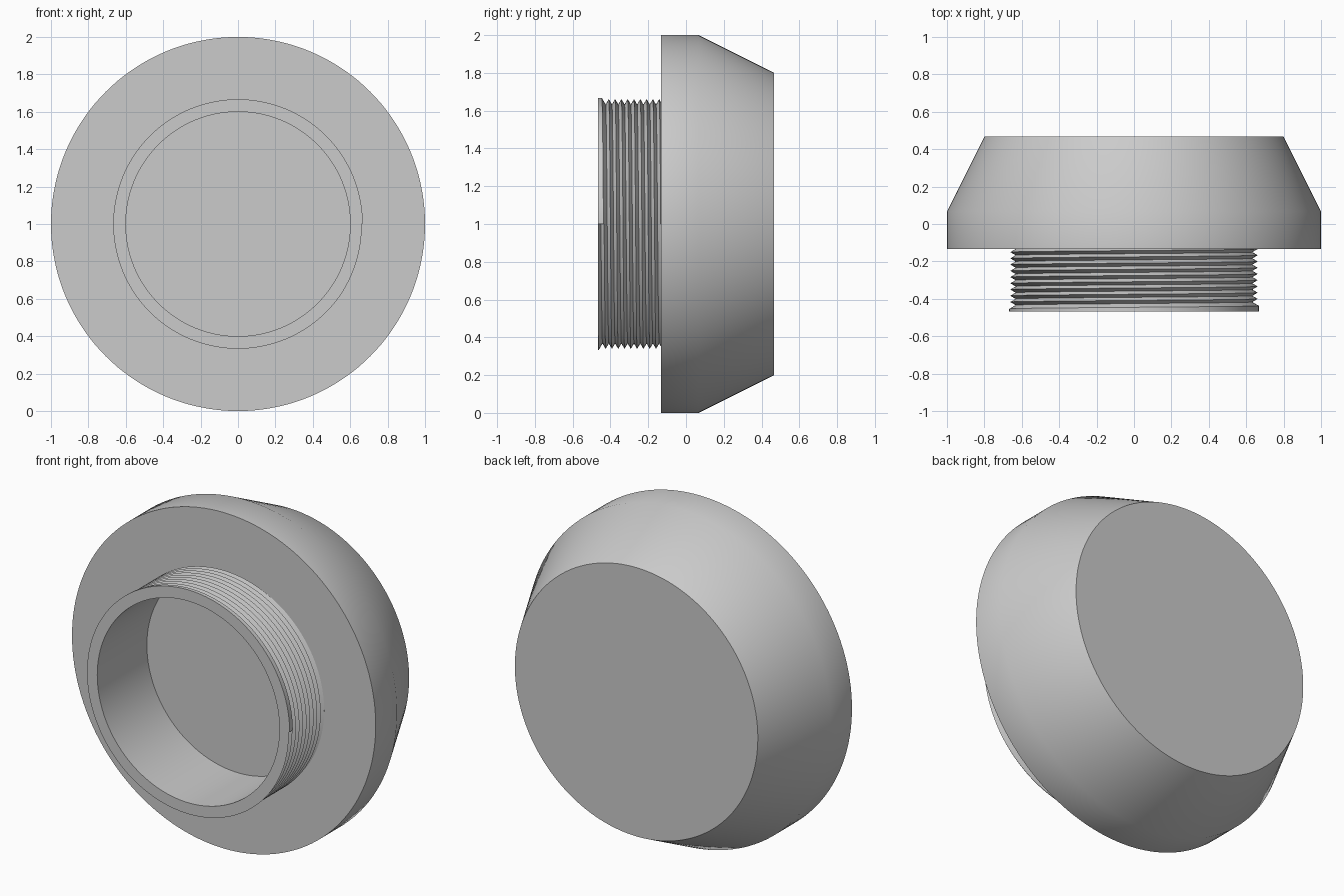
import bpy, bmesh, math

if "Cube" in bpy.data.objects:
    bpy.data.objects.remove(bpy.data.objects["Cube"])

SEG = 144                        # columns around the axis
Y_FRONT, Y_FLANGE = -0.467, -0.133
R_NECK, R_BORE = 0.667, 0.6
PITCH, GROOVE_HALF, GROOVE_DEPTH = 1 / 30, 0.02, 0.034
TURNS = 10

grey = bpy.data.materials.new("light_grey")
grey.diffuse_color = (0.6, 0.6, 0.6, 1)
grey.use_nodes = True
grey.node_tree.nodes["Principled BSDF"].inputs["Base Color"].default_value = grey.diffuse_color


def thread_points(turn):
    """Neck outline (radius, y) with helical V grooves at a fraction of a turn."""
    centres = [Y_FRONT + PITCH * (0.5 + turn + k) for k in range(TURNS)]
    ys = [Y_FRONT, centres[0] - GROOVE_HALF]
    for c in centres:
        ys += [c, c + PITCH / 2]
    pts = []
    for y in ys:
        y = min(max(y, Y_FRONT), Y_FLANGE)
        d = min(abs(y - c) for c in centres)
        pts.append((R_NECK - GROOVE_DEPTH * max(0, 1 - d / GROOVE_HALF), y))
    pts.append((pts[-1][0], Y_FLANGE))
    return pts


# Plug: blind bore, threaded neck, flange and tapered back in one outline
bore = [(0, 0), (R_BORE, 0), (R_BORE, Y_FRONT)]
flange = [(1, Y_FLANGE), (1, 0.067), (0.8, 0.467), (0, 0.467)]

bm = bmesh.new()
columns = []
for i in range(SEG + 1):
    a = 2 * math.pi * i / SEG
    outline = bore + thread_points(i / SEG) + flange
    columns.append([bm.verts.new((r * math.cos(a), y, 1 - r * math.sin(a)))
                    for r, y in outline])
for c0, c1 in zip(columns, columns[1:]):
    for j in range(len(c0) - 1):
        bm.faces.new((c0[j], c0[j + 1], c1[j + 1], c1[j]))

# Close the seam; the remaining gap is the step where the thread begins
bmesh.ops.remove_doubles(bm, verts=bm.verts[:], dist=1e-5)
bmesh.ops.holes_fill(bm, edges=[e for e in bm.edges if e.is_boundary], sides=0)
bmesh.ops.recalc_face_normals(bm, faces=bm.faces[:])

mesh = bpy.data.meshes.new("threaded_plug")
bm.to_mesh(mesh)
bm.free()
mesh.materials.append(grey)
plug = bpy.data.objects.new("threaded_plug", mesh)
bpy.context.collection.objects.link(plug)
bpy.context.view_layer.objects.active = plug
plug.select_set(True)
bpy.ops.object.shade_smooth_by_angle(angle=math.radians(30))
